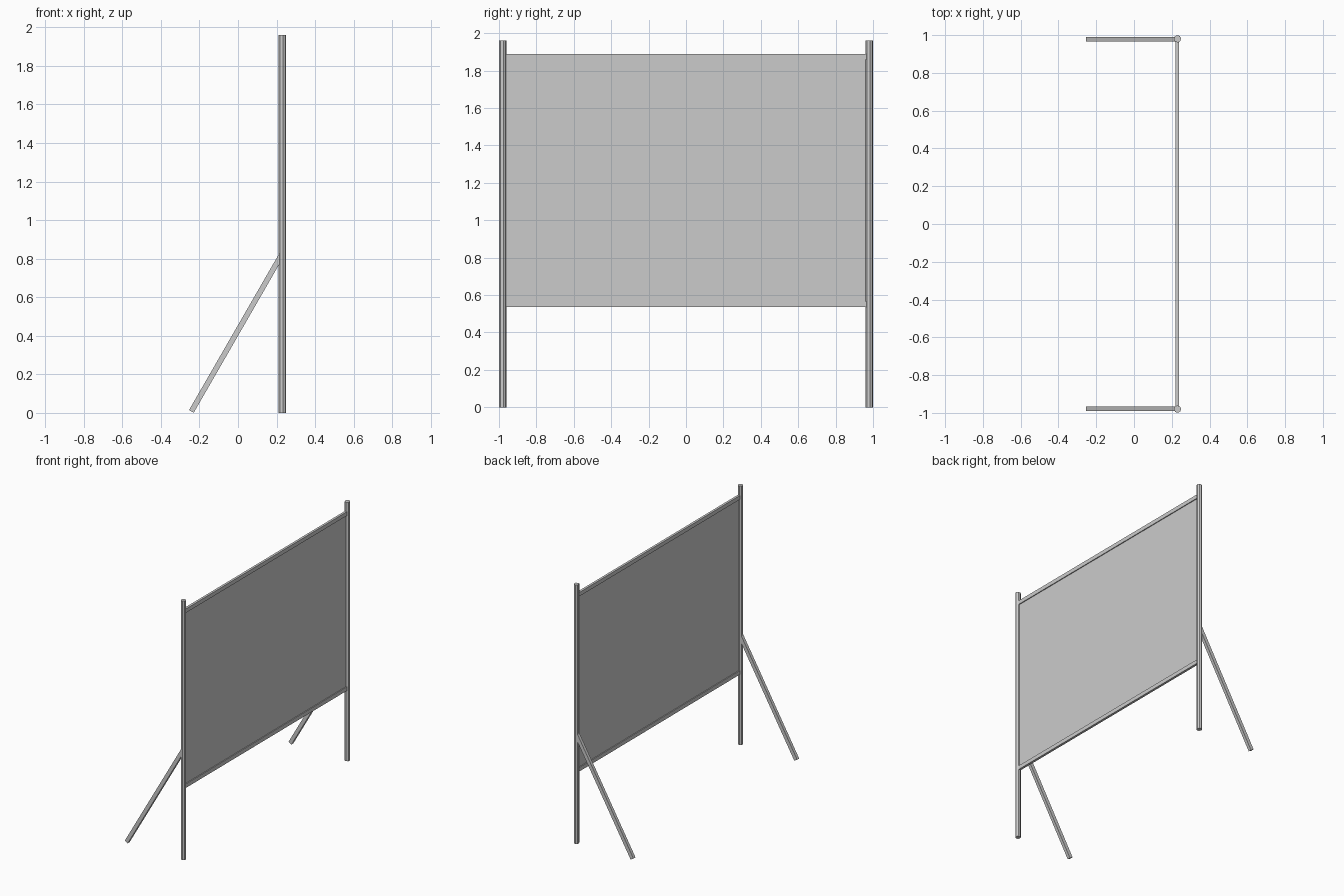
import bpy
import math
from mathutils import Vector

cube = bpy.data.objects.get("Cube")
if cube:
    bpy.data.objects.remove(cube, do_unlink=True)

grey = bpy.data.materials.new("plain_grey")
grey.use_nodes = True
GREY = (0.6, 0.6, 0.6, 1)
grey.diffuse_color = GREY
grey.node_tree.nodes["Principled BSDF"].inputs["Base Color"].default_value = GREY

PLANE_X = 0.23      # upright plane of the screen
POST_Y = 0.98
TOP, BOTTOM = 1.89, 0.535


def finish(name):
    obj = bpy.context.object
    obj.name = name
    obj.data.materials.append(grey)
    return obj


def box(name, center, size, tilt=0):
    bpy.ops.mesh.primitive_cube_add(size=1, location=center, rotation=(0, tilt, 0))
    obj = finish(name)
    obj.scale = size
    return obj


# Thin panel with a raised rail along its top and bottom edges
box("screen_panel", (PLANE_X, 0, (TOP + BOTTOM) / 2), (0.005, 1.95, TOP - BOTTOM - 0.02))
for name, z in (("top_rail", TOP - 0.015), ("bottom_rail", BOTTOM + 0.015)):
    box(name, (PLANE_X, 0, z), (0.018, 1.95, 0.03))

# Posts and sloping rear braces at both ends
foot, head = Vector((-0.242, 0, 0.0075)), Vector((0.226, 0, 0.82))
slope = head - foot
for side, s in (("right", -1), ("left", 1)):
    bpy.ops.mesh.primitive_cylinder_add(vertices=8, radius=0.0195, depth=1.96,
                                        location=(PLANE_X, s * POST_Y, 0.98),
                                        rotation=(0, 0, math.radians(10)))
    finish(side + "_post")
    center = (foot + head) / 2 + Vector((0, s * 0.979, 0))
    box(side + "_brace", center, (0.028, 0.024, slope.length),
        math.atan2(slope.x, slope.z))
